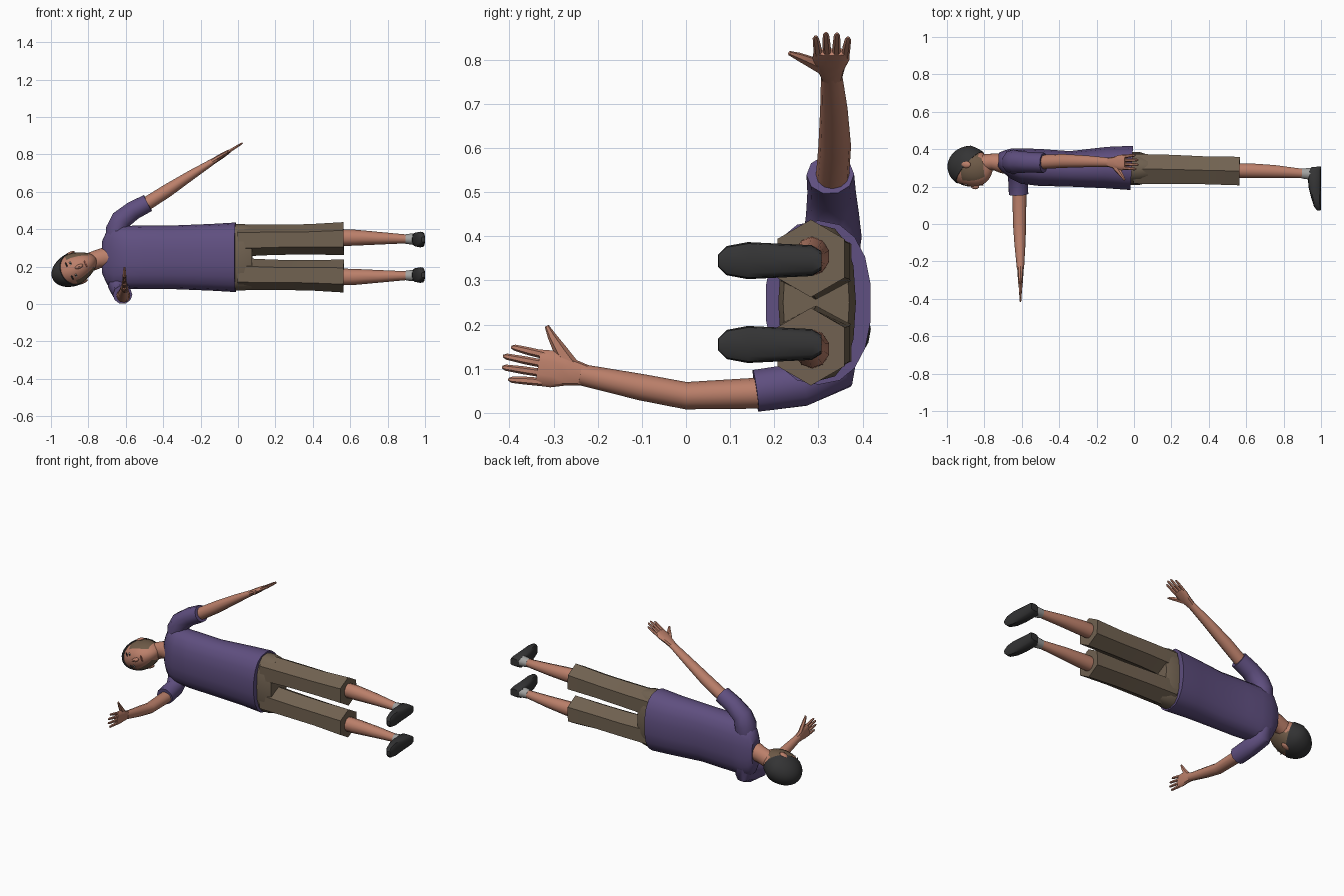
import bpy, bmesh, math
from mathutils import Vector as V, Matrix

if "Cube" in bpy.data.objects:
    bpy.data.objects.remove(bpy.data.objects["Cube"])


def material(name, rgb):
    m = bpy.data.materials.new(name)
    m.diffuse_color = (*rgb, 1)
    m.use_nodes = True
    m.node_tree.nodes["Principled BSDF"].inputs["Base Color"].default_value = m.diffuse_color
    return m


SHIRT = material("purple shirt", (0.115, 0.078, 0.215))
SKIN = material("skin", (0.50, 0.215, 0.145))
PANTS = material("brown trousers", (0.165, 0.122, 0.082))
DARK = material("dark hair and shoes", (0.034, 0.034, 0.035))
SOCK = material("grey socks", (0.36, 0.36, 0.35))
STUBBLE = material("stubble", (0.16, 0.105, 0.065))
WHITE = material("eye white", (0.7, 0.68, 0.65))
LIP = material("lips", (0.32, 0.11, 0.08))


def finish(name, bm, mats, angle=40):
    bmesh.ops.recalc_face_normals(bm, faces=bm.faces)
    me = bpy.data.meshes.new(name)
    bm.to_mesh(me)
    bm.free()
    for m in mats:
        me.materials.append(m)
    ob = bpy.data.objects.new(name, me)
    bpy.context.collection.objects.link(ob)
    bpy.ops.object.select_all(action='DESELECT')
    ob.select_set(True)
    bpy.context.view_layer.objects.active = ob
    bpy.ops.object.shade_smooth_by_angle(angle=math.radians(angle))
    return ob


def loft(name, rings, hint, mat, n=10, power=1.0, fixed=False, angle=40):
    """Tube through rings (x, y, z, radius along hint, radius across)."""
    bm = bmesh.new()
    pts = [V(r[:3]) for r in rings]
    loops = []
    for i, r in enumerate(rings):
        t = pts[-1] - pts[0] if fixed else pts[min(i + 1, len(pts) - 1)] - pts[max(i - 1, 0)]
        b = t.cross(V(hint)).normalized()
        a = b.cross(t).normalized()
        loop = []
        for k in range(n):
            c, s = math.cos(math.tau * k / n), math.sin(math.tau * k / n)
            c = math.copysign(abs(c) ** power, c)
            s = math.copysign(abs(s) ** power, s)
            loop.append(bm.verts.new(pts[i] + a * c * r[3] + b * s * r[4]))
        loops.append(loop)
    for p, q in zip(loops, loops[1:]):
        for k in range(n):
            bm.faces.new((p[k], p[(k + 1) % n], q[(k + 1) % n], q[k]))
    bm.faces.new(loops[0])
    bm.faces.new(loops[-1])
    return finish(name, bm, [mat], angle)


MID = 0.25  # z of the body's plane of symmetry
X, Y, Z = (1, 0, 0), (0, 1, 0), (0, 0, 1)

# Shirt body: (x, y centre, y radius, z radius)
torso = [(-0.725, 0.342, 0.04, 0.09), (-0.70, 0.335, 0.058, 0.145), (-0.66, 0.325, 0.08, 0.172),
         (-0.60, 0.31, 0.096, 0.168), (-0.50, 0.302, 0.1, 0.17), (-0.35, 0.295, 0.096, 0.17),
         (-0.15, 0.302, 0.112, 0.178), (-0.012, 0.30, 0.12, 0.186)]
loft("shirt_body", [(x, y, MID, rz, ry) for x, y, ry, rz in torso], Z, SHIRT, 18, 0.85, True)

# Trousers
loft("trouser_hips", [(-0.03, 0.297, MID, 0.178, 0.088), (0.03, 0.297, MID, 0.178, 0.088),
                      (0.075, 0.295, MID, 0.17, 0.075)], Z, PANTS, 16, 0.8, True)
for side, label in ((1, "upper"), (-1, "lower")):
    def at(x, y, off, a, b):
        return (x, y, MID + side * off, a, b)
    loft(label + "_trouser_leg", [at(0.0, 0.295, 0.09, 0.086, 0.092), at(0.2, 0.292, 0.094, 0.081, 0.09),
                                  at(0.38, 0.287, 0.096, 0.081, 0.086), at(0.565, 0.283, 0.1, 0.088, 0.088)],
         Z, PANTS, 6, 1, True, 30)
    loft(label + "_calf", [at(0.5, 0.286, 0.105, 0.046, 0.04), at(0.62, 0.285, 0.105, 0.043, 0.041),
                           at(0.75, 0.281, 0.102, 0.034, 0.036), at(0.91, 0.27, 0.098, 0.023, 0.025)],
         Z, SKIN, 10, 1, True)
    loft(label + "_sock", [at(0.897, 0.27, 0.098, 0.026, 0.028), at(0.95, 0.268, 0.097, 0.032, 0.034)],
         Z, SOCK, 10, 1, True)
    shoe = [(0.306, 0.95, 0.022), (0.285, 0.927, 0.035), (0.2, 0.933, 0.039),
            (0.14, 0.948, 0.042), (0.092, 0.963, 0.033), (0.073, 0.98, 0.014)]
    loft(label + "_shoe", [((x + 1) / 2, y, MID + side * 0.095, rz, (1 - x) / 2) for y, x, rz in shoe],
         Z, DARK, 12, 0.6, True)

# Sleeves and arms
loft("upper_sleeve", [(-0.65, 0.33, 0.34, 0.06, 0.06), (-0.645, 0.332, 0.40, 0.066, 0.064),
                      (-0.625, 0.332, 0.45, 0.06, 0.058), (-0.56, 0.33, 0.50, 0.055, 0.053),
                      (-0.482, 0.327, 0.54, 0.054, 0.05)], Y, SHIRT, 10)
loft("lower_sleeve", [(-0.645, 0.335, 0.16, 0.056, 0.06), (-0.64, 0.325, 0.10, 0.056, 0.066),
                      (-0.622, 0.26, 0.064, 0.052, 0.052), (-0.617, 0.158, 0.05, 0.052, 0.05)], X, SHIRT, 10)
loft("upper_arm", [(-0.53, 0.33, 0.51, 0.038, 0.037), (-0.38, 0.337, 0.605, 0.037, 0.035),
                   (-0.25, 0.335, 0.69, 0.031, 0.026), (-0.13, 0.33, 0.765, 0.024, 0.016)], Y, SKIN, 12)
loft("lower_arm", [(-0.613, 0.2, 0.046, 0.038, 0.036), (-0.612, 0.0, 0.039, 0.035, 0.031),
                   (-0.61, -0.1, 0.058, 0.03, 0.03), (-0.607, -0.24, 0.087, 0.019, 0.024)], X, SKIN, 12)


def hand(label, wrist, d, t):
    """Hand pointing along d with its thumb towards t."""
    o, d, t = V(wrist), V(d).normalized(), V(t).normalized()

    def p(a, b, r1, r2):
        return (*(o + d * a + t * b), r1, r2)
    loft(label + "_palm", [p(-0.01, 0, 0.024, 0.016), p(0.03, 0.002, 0.032, 0.016),
                           p(0.065, 0.002, 0.042, 0.014), p(0.1, 0, 0.041, 0.010)], t, SKIN, 10, 0.8, True)
    for i, (b0, a1, b1) in enumerate([(0.03, 0.167, 0.036), (0.01, 0.182, 0.013),
                                      (-0.011, 0.18, -0.012), (-0.031, 0.162, -0.037)]):
        loft(f"{label}_finger_{i + 1}", [p(0.085, b0, 0.0095, 0.009), p((0.085 + a1) / 2, (b0 + b1) / 2, 0.009, 0.008),
                                         p(a1 - 0.008, b1, 0.007, 0.006), p(a1, b1, 0.003, 0.003)], t, SKIN, 6)
    loft(label + "_thumb", [p(0.02, 0.01, 0.018, 0.014), p(0.055, 0.045, 0.016, 0.012),
                            p(0.08, 0.075, 0.010, 0.009), p(0.095, 0.096, 0.005, 0.005)], d, SKIN, 6)


hand("upper_hand", (-0.13, 0.33, 0.765), (0.85, 0, 0.53), (0, -1, 0))
hand("lower_hand", (-0.607, -0.237, 0.087), (0, -0.99, 0.16), (0, 0.16, 0.99))

# Neck, leaning towards the tilted head
loft("neck", [(-0.65, 0.305, 0.25, 0.05, 0.045), (-0.70, 0.325, 0.25, 0.057, 0.054),
              (-0.75, 0.332, 0.24, 0.05, 0.045), (-0.84, 0.325, 0.205, 0.05, 0.045)], Z, SKIN, 12)

# Head space: x sideways, y backwards, z to the crown
tilt = math.radians(25)
S, U = V((-math.sin(tilt), 0, math.cos(tilt))), V((-math.cos(tilt), 0, -math.sin(tilt)))
HEAD = Matrix((S, V(Y), U)).transposed().to_4x4()
HEAD.translation = V((-0.872, 0.307, 0.19))


def shape(d, grow=1.0):
    x, y, z = 0.086 * d.x, 0.107 * d.y, 0.126 * d.z
    if d.z < 0:
        x *= 1 + 0.22 * d.z
        y *= 1 + 0.35 * d.z if y > 0 else 1 - 0.12 * d.z
    return V((x, y, z)) * grow


def head_ball(grow):
    bm = bmesh.new()
    bmesh.ops.create_uvsphere(bm, u_segments=24, v_segments=18, radius=1)
    for v in bm.verts:
        v.co = shape(v.co.copy(), grow)
    return bm


bm = head_ball(1.0)
for f in bm.faces:  # stubble along the sides of the jaw
    c = f.calc_center_median()
    f.material_index = int(-0.112 < c.z < 0.03 and abs(c.x) > 0.04 and -0.068 < c.y < 0.075)
bm.transform(HEAD)
finish("head", bm, [SKIN, STUBBLE])

# Hair cap cut along a slanted hairline
bm = head_ball(1.045)
bmesh.ops.bisect_plane(bm, geom=bm.verts[:] + bm.edges[:] + bm.faces[:], plane_co=(0, 0, 0.002),
                       plane_no=(0, 0.65, 0.76), clear_inner=True)
bmesh.ops.holes_fill(bm, edges=[e for e in bm.edges if e.is_boundary], sides=0)
bm.transform(HEAD)
finish("hair", bm, [DARK])


def face_bit(name, direction, size, mat, grow=1.0):
    bm = bmesh.new()
    bmesh.ops.create_uvsphere(bm, u_segments=10, v_segments=6, radius=1)
    c = shape(V(direction).normalized(), grow)
    for v in bm.verts:
        v.co = V((v.co.x * size[0], v.co.y * size[1], v.co.z * size[2])) + c
    bm.transform(HEAD)
    finish(name, bm, [mat])


# Face details
for s, label in ((1, "upper"), (-1, "lower")):
    face_bit(label + "_eye", (0.40 * s, -0.9, 0.08), (0.012, 0.004, 0.005), WHITE)
    face_bit(label + "_pupil", (0.40 * s, -0.9, 0.08), (0.005, 0.006, 0.005), DARK)
    face_bit(label + "_eyebrow", (0.40 * s, -0.88, 0.26), (0.018, 0.004, 0.004), DARK)
    face_bit(label + "_ear", (s, 0.1, -0.08), (0.009, 0.018, 0.028), SKIN)
face_bit("nose", (0, -1, -0.2), (0.012, 0.014, 0.024), SKIN)
face_bit("mouth", (0, -0.9, -0.52), (0.022, 0.004, 0.005), LIP)
